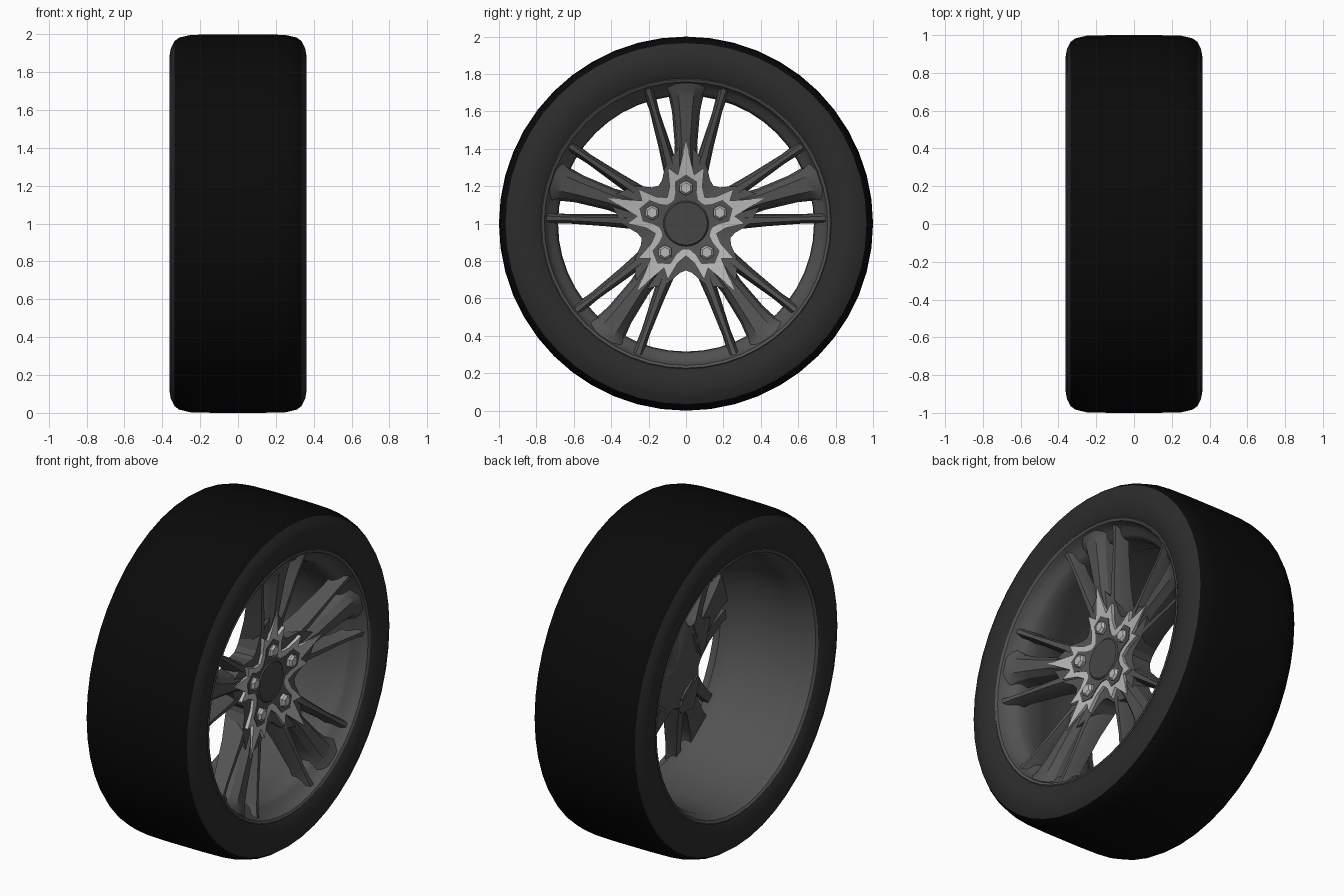
import bpy, bmesh
from math import sin, cos, radians, pi

if "Cube" in bpy.data.objects:
    bpy.data.objects.remove(bpy.data.objects["Cube"])

def mat(name, v):
    m = bpy.data.materials.new(name)
    m.diffuse_color = (v, v, v, 1)
    m.use_nodes = True
    m.node_tree.nodes["Principled BSDF"].inputs["Base Color"].default_value = m.diffuse_color
    return m

TREAD, SIDE = mat("tread_black", 0.003), mat("sidewall_dark", 0.025)
ALLOY, CAP, BRIGHT = mat("alloy_grey", 0.085), mat("cap_grey", 0.06), mat("bright_grey", 0.48)

def polar(x, r, a, side=0.0):
    """Wheel axis is x through z=1; a is measured from straight up, side is a tangential offset."""
    return (x, r * sin(a) + side * cos(a), 1 + r * cos(a) - side * sin(a))

def face_x(r):
    """Dished wheel face: shallow cone that rises from hub to rim."""
    return 0.18 + 0.17 * r

def make(name, verts, faces, material, smooth=None, recalc=True):
    me = bpy.data.meshes.new(name)
    me.from_pydata(verts, [], faces)
    if recalc:
        bm = bmesh.new()
        bm.from_mesh(me)
        bmesh.ops.recalc_face_normals(bm, faces=bm.faces)
        bm.to_mesh(me)
        bm.free()
    me.materials.append(material)
    ob = bpy.data.objects.new(name, me)
    bpy.context.collection.objects.link(ob)
    if smooth:
        bpy.ops.object.select_all(action='DESELECT')
        ob.select_set(True)
        bpy.context.view_layer.objects.active = ob
        bpy.ops.object.shade_smooth_by_angle(angle=radians(smooth))
    return ob

def revolve(name, profile, material, n=48):
    verts = [polar(x, r, 2 * pi * i / n) for i in range(n) for x, r in profile]
    k = len(profile)
    faces = [(i * k + j, i * k + j + 1, (i + 1) % n * k + j + 1, (i + 1) % n * k + j)
             for i in range(n) for j in range(k - 1)]
    return make(name, verts, faces, material, 35, False)

def sector_ring(points):
    """Mirror one half-sector outline of (degrees, radius) and repeat it five times."""
    full = [(-a, r) for a, r in reversed(points[1:-1])] + points
    return [(radians(72 * s + a), r) for s in range(5) for a, r in full]

def loft(name, angles, sections, material):
    """Spokes: each section is (r, side, front half width, back half width, front x, back x)."""
    verts, faces = [], []
    for a in angles:
        base = len(verts)
        for r, c, wf, wb, xf, xb in sections:
            xm = xf - 0.035
            wm = wf * 0.3 + wb * 0.7
            for s, x in ((-wb, xb), (-wm, xm), (-wf, xf), (wf, xf), (wm, xm), (wb, xb)):
                verts.append(polar(x, r, a, c + s))
        m = len(sections)
        for i in range(m - 1):
            for j in range(6):
                p, q = base + i * 6 + j, base + i * 6 + (j + 1) % 6
                faces.append((p, q, q + 6, p + 6))
        faces.append([base + j for j in range(6)])
        faces.append([base + (m - 1) * 6 + j for j in range(6)])
    return make(name, verts, faces, material, 30)

def prism(name, centres, n, r, x0, x1, material, bevel=0.0):
    """Short n-sided studs along x, with an optional tapered top."""
    verts, faces = [], []
    for cy, cz in centres:
        b = len(verts)
        rings = [(x0, r), (x1 - bevel, r), (x1, r - bevel)] if bevel else [(x0, r), (x1, r)]
        for x, rr in rings:
            verts += [(x, cy + rr * sin(2 * pi * i / n), cz + rr * cos(2 * pi * i / n)) for i in range(n)]
        for k in range(len(rings) - 1):
            faces += [(b + k * n + i, b + k * n + (i + 1) % n,
                       b + (k + 1) * n + (i + 1) % n, b + (k + 1) * n + i) for i in range(n)]
        faces += [list(range(b, b + n)), list(range(len(verts) - n, len(verts)))]
    return make(name, verts, faces, material, 30)

def star_layer(name, half_sector, lift, material):
    """Star-shaped plate with a round centre hole, lying on the dished face."""
    star = sector_ring(half_sector)
    n = len(star)
    verts, faces = [], []
    for dx in (lift, -0.02):
        verts += [polar(face_x(r) + dx, r, a) for a, r in star]
        verts += [polar(face_x(0.12) + dx, 0.12, a) for a, r in star]
    for i in range(n):
        j = (i + 1) % n
        faces += [(i, j, n + j, n + i), (2 * n + i, 2 * n + j, 3 * n + j, 3 * n + i),
                  (i, j, 2 * n + j, 2 * n + i), (n + i, n + j, 3 * n + j, 3 * n + i)]
    return make(name, verts, faces, material)

STEPS = [radians(72 * s) for s in range(5)]

# Tyre: tread band and two sidewalls
revolve("tyre_tread", [(-0.335, 0.965), (-0.31, 0.983), (-0.25, 0.997), (-0.12, 1.0),
                       (0.12, 1.0), (0.25, 0.997), (0.31, 0.983), (0.335, 0.965)], TREAD)
wall = [(0.335, 0.965), (0.355, 0.925), (0.363, 0.88), (0.36, 0.84), (0.348, 0.79), (0.335, 0.768), (0.30, 0.76)]
revolve("outer_sidewall", wall, SIDE)
revolve("inner_sidewall", [(-x, r) for x, r in reversed(wall)], SIDE)

# Rim barrel with outer lip, drop and inner lip
revolve("rim_barrel", [(0.338, 0.78), (0.345, 0.772), (0.338, 0.758), (0.315, 0.749), (0.285, 0.735),
                       (0.265, 0.705), (0.24, 0.688), (0.18, 0.684), (0.06, 0.695), (0.03, 0.71),
                       (-0.2, 0.725), (-0.27, 0.732), (-0.29, 0.748), (-0.335, 0.758),
                       (-0.345, 0.772), (-0.338, 0.782)], ALLOY)

# Hub body: five-lobed plate following the dished face
lobe = sector_ring([(0, 0.45), (11, 0.37), (16, 0.36), (22, 0.31), (29, 0.265), (36, 0.25)])
n = len(lobe)
verts = [polar(face_x(r) - 0.012, r, a) for a, r in lobe]
verts += [polar(0.07 + 0.25 * max(0, r - 0.22), r * 0.97, a) for a, r in lobe]
verts += [polar(0.19, 0, 0), polar(0.06, 0, 0)]
faces = []
for i in range(n):
    j = (i + 1) % n
    faces += [(i, j, n + j, n + i), (2 * n, i, j), (2 * n + 1, n + j, n + i)]
make("hub_body", verts, faces, ALLOY)

# Main spokes: narrow ridge with sloping flanks, broadening into the rim
loft("main_spokes", STEPS, [(0.22, 0, 0.035, 0.07, 0.212, 0.08), (0.42, 0, 0.022, 0.06, 0.258, 0.13),
                            (0.60, 0, 0.033, 0.075, 0.288, 0.175),
                            (0.68, 0, 0.04, 0.092, 0.304, 0.195), (0.725, 0, 0.045, 0.13, 0.316, 0.22),
                            (0.752, 0, 0.05, 0.16, 0.325, 0.24)], ALLOY)

# Thin spokes, a mirrored pair beside each main spoke
for label, sg in (("left", -1), ("right", 1)):
    loft("thin_spokes_" + label, STEPS,
         [(0.24, sg * 0.066, 0.02, 0.045, 0.21, 0.08), (0.40, sg * 0.11, 0.014, 0.035, 0.245, 0.14),
          (0.60, sg * 0.168, 0.01, 0.026, 0.283, 0.20), (0.68, sg * 0.192, 0.011, 0.03, 0.302, 0.22),
          (0.733, sg * 0.208, 0.014, 0.045, 0.318, 0.24)], ALLOY)

# Bright star around the hub with a darker inlay that leaves a bright edge
star_layer("star_plate", [(0, 0.44), (9.5, 0.265), (18, 0.315), (24, 0.215), (36, 0.172)], 0.012, BRIGHT)
star_layer("star_inlay", [(0, 0.262), (15, 0.232), (19, 0.175), (27, 0.142), (36, 0.138)], 0.016, ALLOY)

# Lug nuts
lugs = [(0.19 * sin(a), 1 + 0.19 * cos(a)) for a in STEPS]
prism("lug_nuts", lugs, 6, 0.04, 0.2, 0.252, BRIGHT, 0.012)

# Centre cap and its surrounding groove
prism("cap_seat", [(0, 1)], 40, 0.132, 0.15, 0.212, ALLOY)
prism("centre_cap", [(0, 1)], 40, 0.122, 0.18, 0.224, CAP, 0.008)
